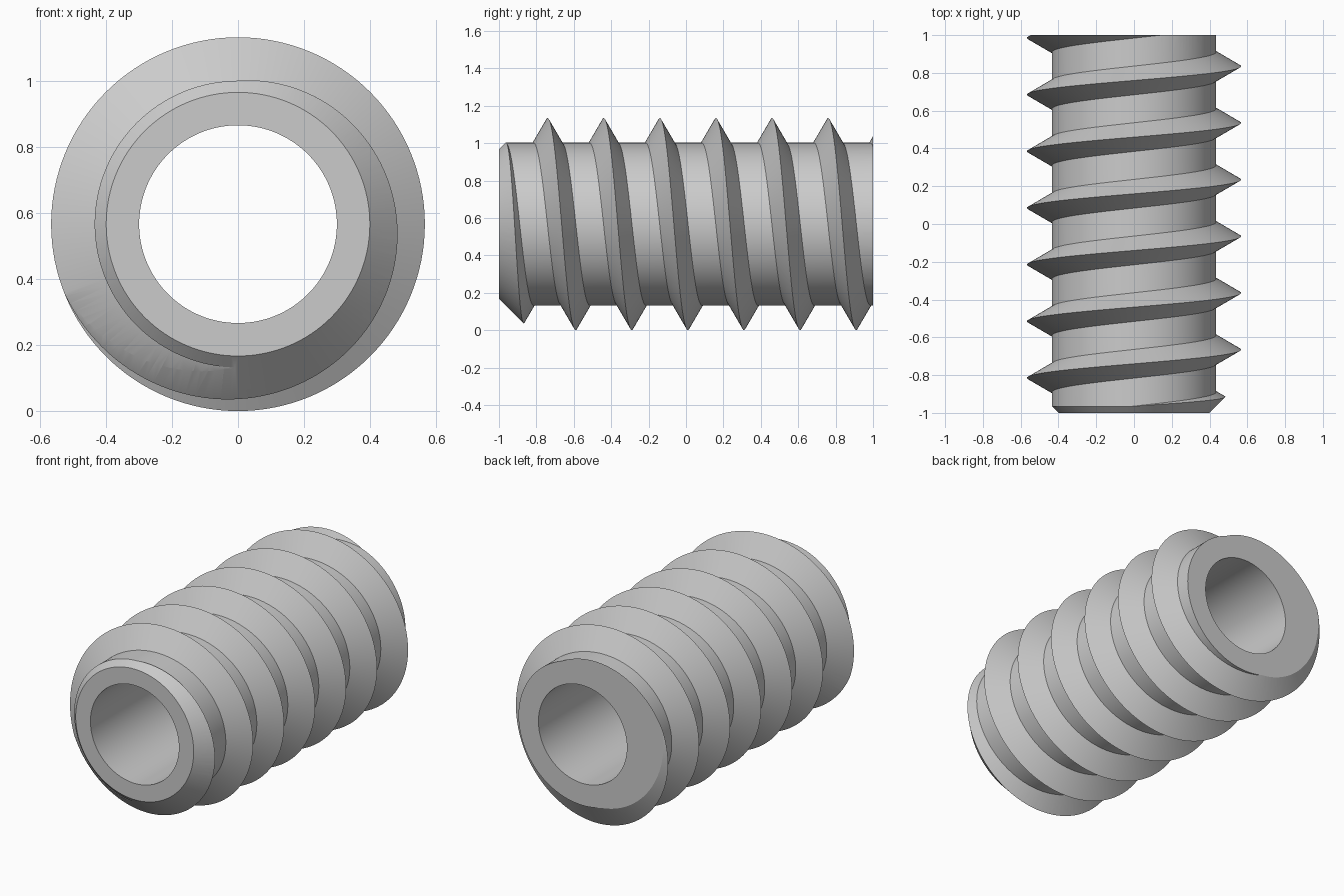
import bpy, bmesh, math

if "Cube" in bpy.data.objects:
    bpy.data.objects.remove(bpy.data.objects["Cube"])

SEG = 128                      # columns per turn
PITCH, HALF = 0.3, 0.076       # thread pitch and half width of its root
CORE, CREST, BORE = 0.435, 0.567, 0.3
TOP_CREST = -0.74              # y of a crest on the upper side
START, END = -2, 8             # thread turns, overrunning both ends


def make_object(name, bm):
    bmesh.ops.recalc_face_normals(bm, faces=bm.faces)
    mesh = bpy.data.meshes.new(name)
    bm.to_mesh(mesh)
    bm.free()
    obj = bpy.data.objects.new(name, mesh)
    bpy.context.collection.objects.link(obj)
    return obj


def ring_point(bm, r, y, a):
    return bm.verts.new((r * math.sin(a), y, CREST + r * math.cos(a)))


steel = bpy.data.materials.new("plain grey")
steel.use_nodes = True
grey = (0.6, 0.6, 0.6, 1)
steel.diffuse_color = grey
steel.node_tree.nodes["Principled BSDF"].inputs["Base Color"].default_value = grey

# Threaded rod: a V ridge swept along a helix, joined to the next turn by the core
bm = bmesh.new()
rows = []
for i in range(START * SEG, END * SEG + 1):
    a = math.tau * i / SEG
    y = TOP_CREST + PITCH * i / SEG
    rows.append([ring_point(bm, r, y + d, a)
                 for r, d in ((CORE, -HALF), (CREST, 0), (CORE, HALF))])
for i in range(len(rows) - 1):
    p, q = rows[i], rows[i + 1]
    for j in range(2):
        bm.faces.new((p[j], q[j], q[j + 1], p[j + 1]))
    if i + SEG + 1 < len(rows):
        bm.faces.new((p[2], q[2], rows[i + SEG + 1][0], rows[i + SEG][0]))
caps = bmesh.ops.holes_fill(bm, edges=[e for e in bm.edges if e.is_boundary], sides=0)
bmesh.ops.poke(bm, faces=caps["faces"])
rod = make_object("threaded_sleeve", bm)

# Envelope: tube with a bevelled front, which trims the rod and opens the bore
bm = bmesh.new()
profile = [(BORE, -1), (0.4, -1), (0.65, -0.75), (0.65, 1), (BORE, 1)]
cols = [[ring_point(bm, r, y, math.tau * i / SEG) for r, y in profile]
        for i in range(SEG)]
for i in range(SEG):
    p, q = cols[i], cols[(i + 1) % SEG]
    for j in range(len(profile)):
        k = (j + 1) % len(profile)
        bm.faces.new((p[j], q[j], q[k], p[k]))
envelope = make_object("trim_envelope", bm)
envelope.hide_render = True

# Trim and finish
for obj in (rod, envelope):
    obj.data.materials.append(steel)
trim = rod.modifiers.new("trim", 'BOOLEAN')
trim.operation = 'INTERSECT'
trim.solver = 'EXACT'
trim.object = envelope
bpy.ops.object.select_all(action='DESELECT')
rod.select_set(True)
bpy.context.view_layer.objects.active = rod
bpy.ops.object.modifier_apply(modifier=trim.name)
bpy.data.objects.remove(envelope)
bpy.ops.object.shade_smooth_by_angle(angle=math.radians(30))
